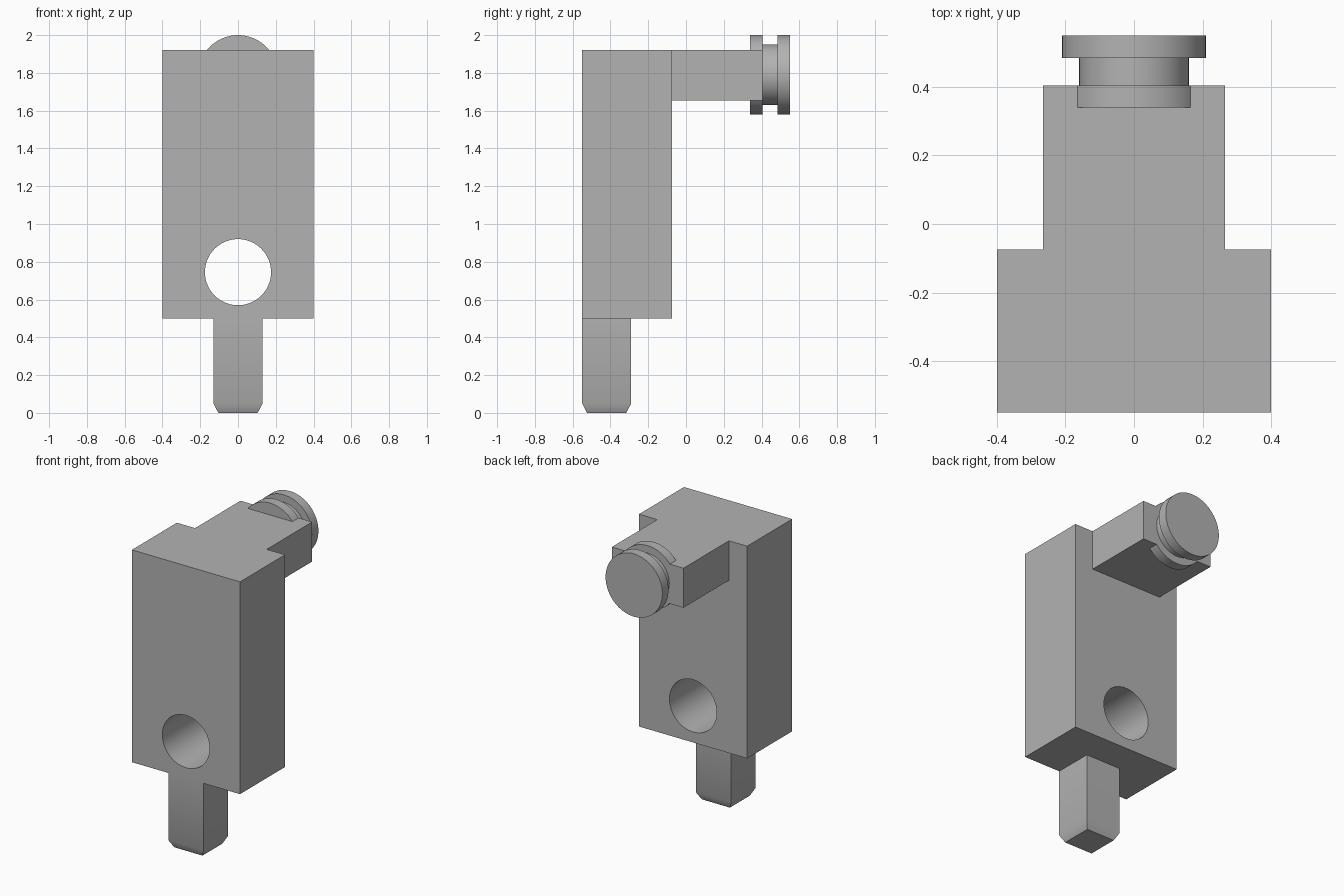
import bpy
import bmesh
import math
from mathutils import Matrix, Vector

default = bpy.data.objects.get("Cube")
if default:
    bpy.data.objects.remove(default, do_unlink=True)

grey = bpy.data.materials.new("plain grey")
grey.use_nodes = True
GREY = (0.45, 0.45, 0.45, 1)
grey.diffuse_color = GREY
grey.node_tree.nodes["Principled BSDF"].inputs["Base Color"].default_value = GREY


def finish(bm, name):
    bmesh.ops.recalc_face_normals(bm, faces=bm.faces)
    mesh = bpy.data.meshes.new(name)
    bm.to_mesh(mesh)
    bm.free()
    mesh.materials.append(grey)
    obj = bpy.data.objects.new(name, mesh)
    bpy.context.collection.objects.link(obj)
    return obj


def activate(obj):
    bpy.ops.object.select_all(action="DESELECT")
    obj.select_set(True)
    bpy.context.view_layer.objects.active = obj


def smooth(obj):
    activate(obj)
    bpy.ops.object.shade_smooth_by_angle(angle=math.radians(30))


def box(name, low, high, taper=None):
    low, high = Vector(low), Vector(high)
    bm = bmesh.new()
    bmesh.ops.create_cube(bm, size=1)
    bmesh.ops.scale(bm, vec=high - low, verts=bm.verts)
    bmesh.ops.translate(bm, vec=(low + high) / 2, verts=bm.verts)
    if taper:
        # extrude the underside into a narrower tip
        inset, drop = taper
        base = min(bm.faces, key=lambda f: f.calc_center_median().z)
        centre = base.calc_center_median()
        tip = bmesh.ops.extrude_discrete_faces(bm, faces=[base])["faces"][0]
        for v in tip.verts:
            for axis in (0, 1):
                v.co[axis] -= math.copysign(inset, v.co[axis] - centre[axis])
            v.co.z -= drop
    return finish(bm, name)


def lathe_y(name, profile, z, segments=64):
    """Turn (y, radius) points around an axis running front to back."""
    bm = bmesh.new()
    rings = []
    for y, r in profile:
        ring = []
        for i in range(segments):
            a = math.tau * i / segments
            ring.append(bm.verts.new((r * math.cos(a), y, z + r * math.sin(a))))
        rings.append(ring)
    for a, b in zip(rings, rings[1:]):
        for i in range(segments):
            j = (i + 1) % segments
            bm.faces.new((a[i], a[j], b[j], b[i]))
    bm.faces.new(rings[0])
    bm.faces.new(rings[-1])
    return finish(bm, name)


FRONT, BODY_BACK, ARM_BACK, TOP = -0.55, -0.075, 0.405, 1.92

# Main block with a round through-hole
body = box("body_block", (-0.4, FRONT, 0.5), (0.4, BODY_BACK, TOP))
cutter = lathe_y("hole_cutter", [(-0.7, 0.175), (0.1, 0.175)], 0.745)
cutter.hide_render = True
cut = body.modifiers.new("hole", "BOOLEAN")
cut.operation = "DIFFERENCE"
cut.solver = "EXACT"
cut.object = cutter
activate(body)
bpy.ops.object.modifier_apply(modifier=cut.name)
bpy.data.objects.remove(cutter, do_unlink=True)
smooth(body)

# Arm reaching back from the top of the block
box("rear_arm", (-0.265, BODY_BACK, 1.655), (0.265, ARM_BACK, TOP))

# Grooved round knob at the end of the arm
FLANGE, NECK = 0.21, 0.16
knob = lathe_y("grooved_knob", [
    (0.34, FLANGE), (ARM_BACK, FLANGE), (ARM_BACK, NECK),
    (0.485, NECK), (0.485, FLANGE), (0.55, FLANGE)], 1.79)
smooth(knob)

# Square peg with a tapered tip
peg = box("bottom_peg", (-0.13, FRONT, 0.05), (0.13, -0.29, 0.5), taper=(0.026, 0.05))
smooth(peg)
